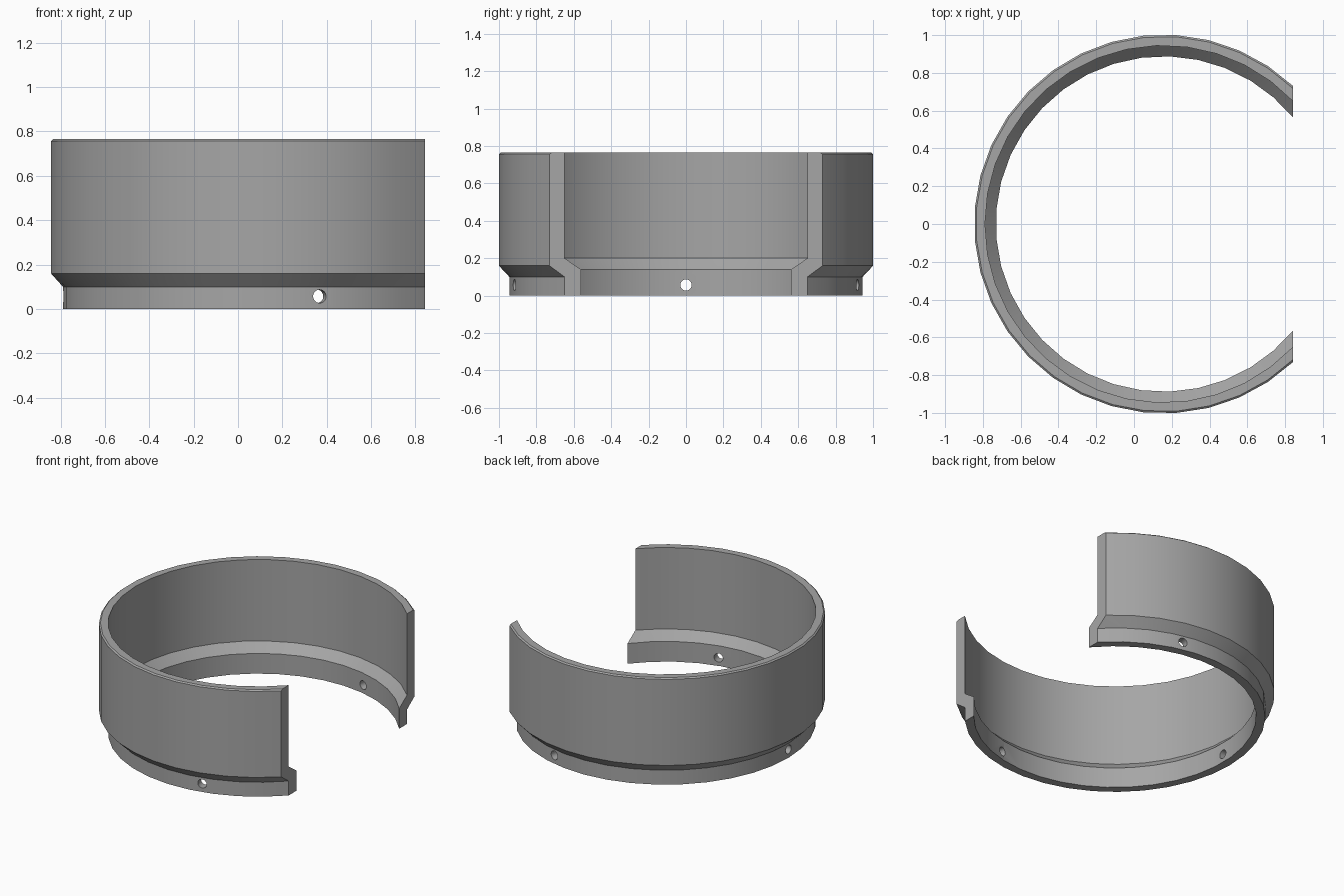
import bpy, bmesh, math

if "Cube" in bpy.data.objects:
    bpy.data.objects.remove(bpy.data.objects["Cube"])

CX, CUT_X = 0.156, 0.843

# Cross-section of the wall as (radius, height), outside first
profile = [(0.945, 0), (0.945, 0.10), (1.0025, 0.16), (1.0025, 0.757), (0.993, 0.765),
           (0.945, 0.765), (0.945, 0.20), (0.888, 0.14), (0.888, 0)]


def arc(bm, r, z):
    """Arc that ends on the flat cut plane, in steps of at most 10 degrees."""
    a0 = math.acos((CUT_X - CX) / r)
    span = 2 * math.pi - 2 * a0
    n = math.ceil(math.degrees(span) / 10)
    return [bm.verts.new((CX + r * math.cos(a0 + span * i / n),
                          r * math.sin(a0 + span * i / n), z)) for i in range(n + 1)]


def bridge(bm, a, b):
    """Quads between equal arcs, a zip of triangles between unequal ones."""
    na, nb = len(a) - 1, len(b) - 1
    if na == nb:
        for i in range(na):
            bm.faces.new((a[i], a[i + 1], b[i + 1], b[i]))
        return
    i = j = 0
    while i < na or j < nb:
        if j == nb or (i < na and (i + 0.5) / na <= (j + 0.5) / nb):
            bm.faces.new((a[i], a[i + 1], b[j]))
            i += 1
        else:
            bm.faces.new((a[i], b[j + 1], b[j]))
            j += 1


# Open ring
bm = bmesh.new()
rows = [arc(bm, r, z) for r, z in profile]
for k, row in enumerate(rows):
    bridge(bm, row, rows[(k + 1) % len(rows)])
for end in (0, -1):
    bm.faces.new([row[end] for row in rows])
bmesh.ops.recalc_face_normals(bm, faces=bm.faces)
mesh = bpy.data.meshes.new("open_ring")
bm.to_mesh(mesh)
bm.free()
ring = bpy.data.objects.new("open_ring", mesh)
bpy.context.collection.objects.link(ring)

# Dark grey finish
mat = bpy.data.materials.new("dark_grey")
mat.diffuse_color = (0.38, 0.38, 0.38, 1)
mat.use_nodes = True
mat.node_tree.nodes["Principled BSDF"].inputs["Base Color"].default_value = mat.diffuse_color
mesh.materials.append(mat)

# Three radial screw holes through the lower lip
for deg in (77, 180, -77):
    a = math.radians(deg)
    bpy.ops.mesh.primitive_cylinder_add(
        vertices=24, radius=0.03, depth=0.3,
        location=(CX + 0.92 * math.cos(a), 0.92 * math.sin(a), 0.057),
        rotation=(0, math.pi / 2, a))
    cutter = bpy.context.object
    cutter.name = "hole_cutter"
    cutter.hide_render = True
    cutter.data.materials.append(mat)
    mod = ring.modifiers.new("hole", 'BOOLEAN')
    mod.operation = 'DIFFERENCE'
    mod.solver = 'EXACT'
    mod.object = cutter
    bpy.context.view_layer.objects.active = ring
    bpy.ops.object.modifier_apply(modifier=mod.name)
    bpy.data.objects.remove(cutter)

# Smooth walls, crisp steps
bpy.ops.object.select_all(action='DESELECT')
ring.select_set(True)
bpy.context.view_layer.objects.active = ring
bpy.ops.object.shade_smooth_by_angle(angle=math.radians(25))
